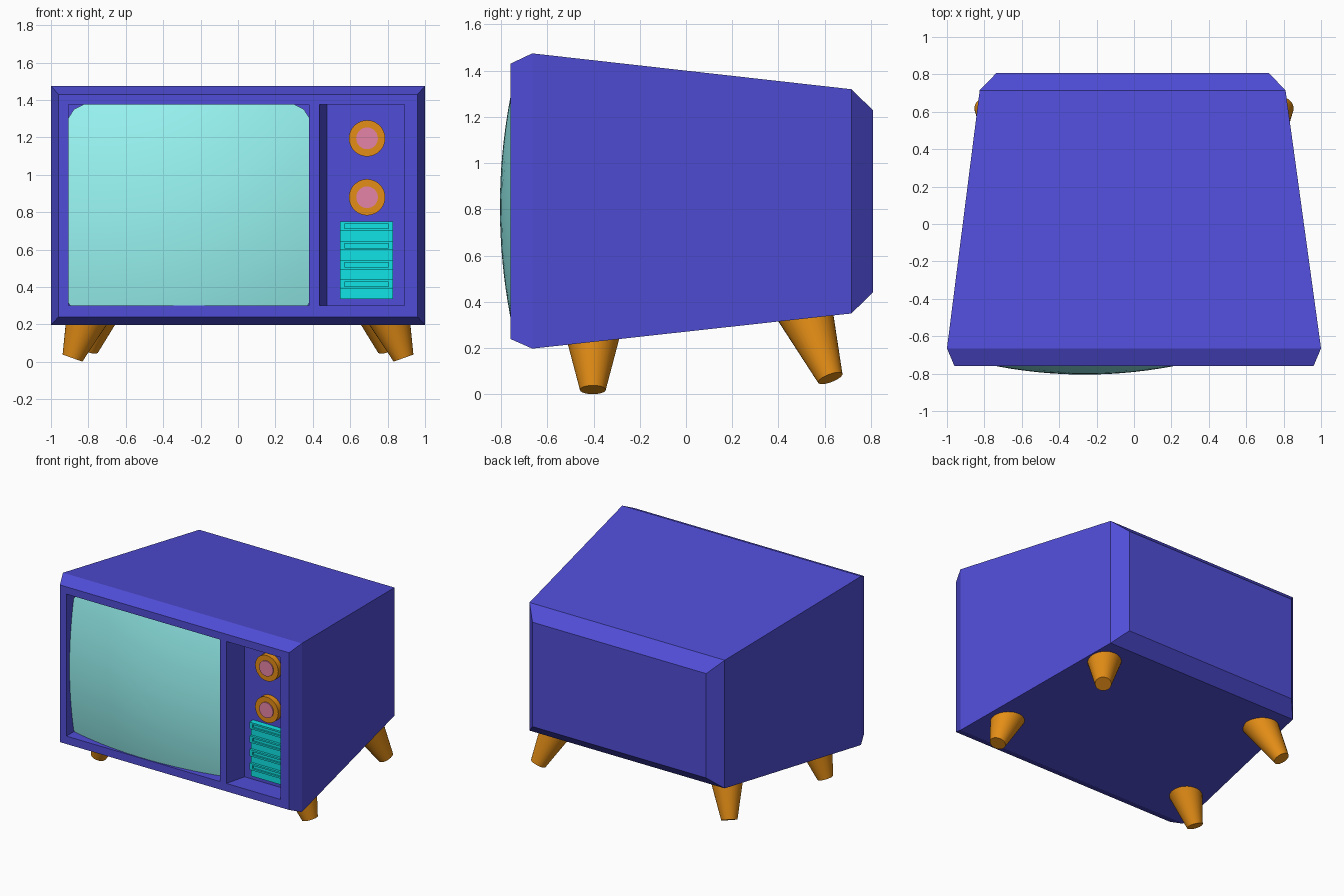
import bpy, bmesh, math
from mathutils import Vector

if "Cube" in bpy.data.objects:
    bpy.data.objects.remove(bpy.data.objects["Cube"])


def material(name, rgb):
    m = bpy.data.materials.new(name)
    m.diffuse_color = (*rgb, 1)
    m.use_nodes = True
    m.node_tree.nodes["Principled BSDF"].inputs["Base Color"].default_value = m.diffuse_color
    return m


BLUE = material("cabinet blue", (0.08, 0.075, 0.68))
AQUA = material("screen aqua", (0.32, 0.93, 0.91))
ORANGE = material("orange", (0.78, 0.27, 0.008))
PINK = material("pink", (0.78, 0.23, 0.38))
CYAN = material("cyan", (0.005, 0.77, 0.78))


def finish(bm, name, mat, smooth=False):
    bmesh.ops.recalc_face_normals(bm, faces=bm.faces)
    me = bpy.data.meshes.new(name)
    bm.to_mesh(me)
    bm.free()
    ob = bpy.data.objects.new(name, me)
    bpy.context.collection.objects.link(ob)
    me.materials.append(mat)
    bpy.ops.object.select_all(action='DESELECT')
    ob.select_set(True)
    bpy.context.view_layer.objects.active = ob
    if smooth:
        bpy.ops.object.shade_smooth_by_angle(angle=math.radians(35))
    return ob


def loft(name, sections, mat):
    """Join rectangles (y, x0, x1, z0, z1) into a closed solid."""
    bm = bmesh.new()
    rings = [[bm.verts.new(p) for p in ((x0, y, z0), (x1, y, z0), (x1, y, z1), (x0, y, z1))]
             for y, x0, x1, z0, z1 in sections]
    for a, b in zip(rings, rings[1:]):
        for i in range(4):
            j = (i + 1) % 4
            bm.faces.new((a[i], a[j], b[j], b[i]))
    bm.faces.new(rings[0])
    bm.faces.new(rings[-1])
    return finish(bm, name, mat)


def cone(name, start, end, r0, r1, mat):
    a, b = Vector(start), Vector(end)
    bm = bmesh.new()
    bmesh.ops.create_cone(bm, cap_ends=True, segments=32, radius1=r0, radius2=r1,
                          depth=(b - a).length)
    rot = (b - a).to_track_quat('Z', 'Y').to_matrix()
    bmesh.ops.rotate(bm, verts=bm.verts, matrix=rot)
    bmesh.ops.translate(bm, verts=bm.verts, vec=(a + b) / 2)
    return finish(bm, name, mat, True)


# Tapered cabinet with chamfered front and back
cabinet = loft("cabinet", [
    (-0.76, -0.96, 0.96, 0.24, 1.43),
    (-0.665, -1.0, 1.0, 0.198, 1.475),
    (0.715, -0.825, 0.81, 0.35, 1.32),
    (0.808, -0.735, 0.72, 0.44, 1.23)], BLUE)

# Screen and control panel recesses
FLOOR = -0.60
cutters = [
    loft("screen_cutter", [(-0.9, -0.905, 0.38, 0.30, 1.375),
                           (FLOOR, -0.905, 0.38, 0.30, 1.375)], BLUE),
    loft("panel_cutter", [(-0.9, 0.40, 0.89, 0.30, 1.375),
                          (-0.76, 0.435, 0.89, 0.30, 1.375),
                          (FLOOR, 0.475, 0.89, 0.30, 1.375)], BLUE)]
bpy.context.view_layer.objects.active = cabinet
for c in cutters:
    mod = cabinet.modifiers.new("recess", 'BOOLEAN')
    mod.operation, mod.solver, mod.object = 'DIFFERENCE', 'EXACT', c
    bpy.ops.object.modifier_apply(modifier=mod.name)
    bpy.data.objects.remove(c)

# Bulging picture tube with a superellipse outline, its rim tucked into the frame
CX, CZ, HX, HZ, SEG, RINGS = -0.2625, 0.81, 0.658, 0.58, 96, 10
bm = bmesh.new()
centre = bm.verts.new((CX, -0.805, CZ))
rings = []
for k in range(1, RINGS + 2):
    t = min(k, RINGS) / RINGS
    ring = []
    for i in range(SEG):
        a = 2 * math.pi * i / SEG
        c, s = math.cos(a), math.sin(a)
        r = t * (abs(c) ** 10 + abs(s) ** 10) ** -0.1
        x, z = HX * r * c, HZ * r * s
        y = -0.805 + 0.2 * (x * x + z * z) if k <= RINGS else FLOOR + 0.01
        ring.append(bm.verts.new((CX + x, y, CZ + z)))
    rings.append(ring)
for i in range(SEG):
    j = (i + 1) % SEG
    bm.faces.new((centre, rings[0][i], rings[0][j]))
    for a, b in zip(rings, rings[1:]):
        bm.faces.new((a[i], b[i], b[j], a[j]))
bm.faces.new(rings[-1])
finish(bm, "screen", AQUA, True)

# Tuning knobs
for label, z in (("upper", 1.195), ("lower", 0.88)):
    cone(label + "_knob_base", (0.69, FLOOR + 0.01, z), (0.69, -0.642, z), 0.097, 0.097, ORANGE)
    cone(label + "_knob_cap", (0.69, -0.63, z), (0.69, -0.65, z), 0.058, 0.058, PINK)

# Speaker grille: backing plate and grooved slats
loft("grille_plate", [(FLOOR + 0.01, 0.545, 0.83, 0.335, 0.74),
                      (-0.625, 0.545, 0.83, 0.335, 0.74)], CYAN)
for n in range(4):
    z0, z1 = 0.70 - 0.1033 * n, 0.75 - 0.1033 * n
    loft(f"grille_slat_{n + 1}", [
        (FLOOR + 0.01, 0.545, 0.83, z0, z1),
        (-0.643, 0.545, 0.83, z0, z1),
        (-0.643, 0.57, 0.805, z0 + 0.013, z1 - 0.013),
        (-0.63, 0.57, 0.805, z0 + 0.013, z1 - 0.013)], CYAN)

# Splayed tapered legs
for side, sx in (("left", -1), ("right", 1)):
    cone("front_leg_" + side, (sx * 0.885, -0.403, 0.02), (sx * 0.785, -0.403, 0.30),
         0.056, 0.13, ORANGE)
    cone("rear_leg_" + side, (sx * 0.80, 0.624, 0.07), (sx * 0.695, 0.51, 0.37),
         0.056, 0.125, ORANGE)
